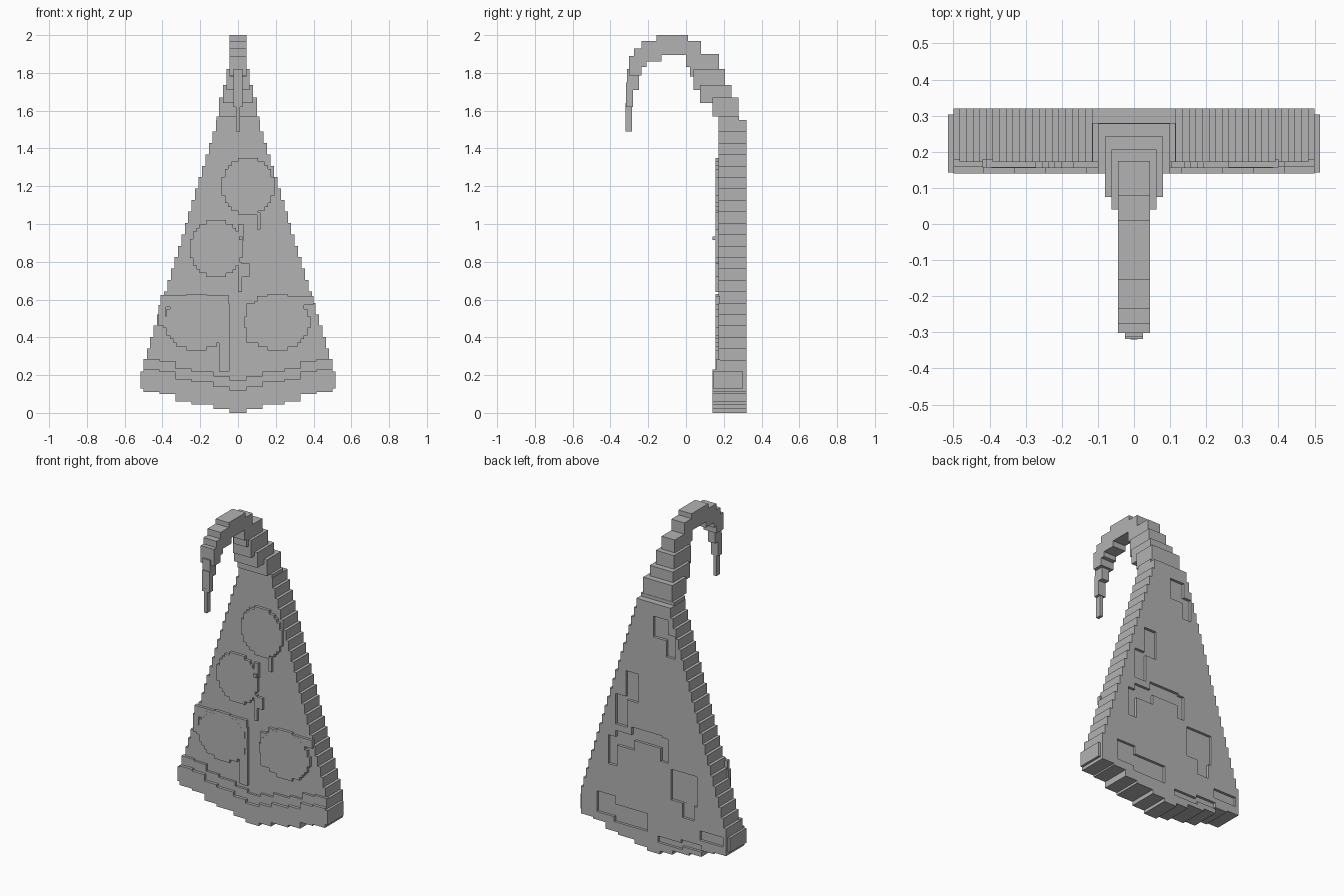
import bpy, bmesh, math

old = bpy.data.objects.get("Cube")
if old:
    bpy.data.objects.remove(old, do_unlink=True)

grey = bpy.data.materials.new("plain_grey")
grey.use_nodes = True
grey.diffuse_color = (0.45, 0.45, 0.45, 1)
grey.node_tree.nodes["Principled BSDF"].inputs["Base Color"].default_value = (0.45, 0.45, 0.45, 1)


def finish(name, bm):
    bmesh.ops.recalc_face_normals(bm, faces=bm.faces)
    mesh = bpy.data.meshes.new(name)
    bm.to_mesh(mesh)
    bm.free()
    mesh.materials.append(grey)
    obj = bpy.data.objects.new(name, mesh)
    bpy.context.scene.collection.objects.link(obj)
    return obj


def plate(name, rows, front, back, columns=False):
    """Extrude a stepped outline of (start, end, low, high) strips along y."""
    pts = [(r[3], e) for r in rows for e in r[:2]]
    pts += [(r[2], e) for r in reversed(rows) for e in (r[1], r[0])]
    if columns:
        pts = [(b, a) for a, b in pts]
    bm = bmesh.new()
    clean = [p for i, p in enumerate(pts) if p != pts[i - 1]]
    base = bm.faces.new([bm.verts.new((x, front, z)) for x, z in clean])
    ext = bmesh.ops.extrude_face_region(bm, geom=[base])
    moved = [v for v in ext["geom"] if isinstance(v, bmesh.types.BMVert)]
    bmesh.ops.translate(bm, vec=(0, back - front, 0), verts=moved)
    return finish(name, bm)


def box(name, x0, x1, y0, y1, z0, z1):
    return plate(name, [(z0, z1, x0, x1)], y0, y1)


def disc(name, x, z, rx, rz, front, n=15):
    """Round topping with a blocky edge."""
    rows = []
    for i in range(n):
        t = (2 * i + 1) / n - 1
        w = round(rx * math.sqrt(1 - t * t) / 0.0175) * 0.0175
        rows.append((z - rz + 2 * rz * i / n, z - rz + 2 * rz * (i + 1) / n, x - w, x + w))
    return plate(name, rows, front, 0.18)


# Slice body: curved bottom steps, then a tapering staircase
arc = [(0.045, 0.0), (0.13, 0.02), (0.245, 0.045), (0.33, 0.06), (0.415, 0.1), (0.5, 0.11)]
tops = [z for w, z in arc[1:]] + [0.28]
rows = [(z, t, -w, w) for (w, z), t in zip(arc, tops)]
steps = 21
rise = (1.55 - 0.28) / steps
for i in range(steps):
    w = 0.483 - i * 0.0183
    rows.append((0.28 + i * rise, 0.28 + (i + 1) * rise, -w, w))
body = plate("slice_body", rows, 0.172, 0.32)

# Shallow hollows in the back: x0, x1, z0, z1
hollows = [
    (-0.10, 0.0, 1.34, 1.47), (-0.15, -0.09, 1.24, 1.38),
    (0.105, 0.19, 0.90, 1.08), (0.18, 0.26, 0.73, 0.92),
    (0.25, 0.31, 0.47, 0.65), (0.13, 0.26, 0.60, 0.69),
    (-0.06, 0.15, 0.66, 0.74), (-0.10, -0.05, 0.58, 0.73),
    (-0.30, -0.12, 0.36, 0.55), (-0.28, -0.20, 0.27, 0.38),
    (0.26, 0.39, 0.15, 0.28), (0.04, 0.27, 0.12, 0.23),
    (-0.20, -0.03, 0.07, 0.11), (-0.33, -0.19, 0.09, 0.13),
    (-0.48, -0.32, 0.16, 0.22),
]
for i, (x0, x1, z0, z1) in enumerate(hollows):
    cutter = box("cutter", x0, x1, 0.303 + i * 0.0001, 0.4, z0, z1)
    cutter.hide_render = True
    mod = body.modifiers.new("hollow", "BOOLEAN")
    mod.operation = "DIFFERENCE"
    mod.solver = "EXACT"
    mod.object = cutter
    bpy.context.view_layer.objects.active = body
    bpy.ops.object.modifier_apply(modifier=mod.name)
    bpy.data.objects.remove(cutter, do_unlink=True)


# Crust and sauce bands follow the curved bottom
def band(name, height, front):
    cols, inner = [], 0
    for w, z in arc:
        cols.append((inner, w, z, z + height))
        inner = w
    left = [(-b, -a, lo, hi) for a, b, lo, hi in reversed(cols)]
    plate(name, left + cols, front, 0.18, columns=True)


band("sauce_edge", 0.175, 0.158)
band("crust_rim", 0.12, 0.14)
for side, s in (("left", 1), ("right", -1)):
    a, b = sorted((s * 0.47, s * 0.515))
    box("crust_end_" + side, a, b, 0.143, 0.303, 0.13, 0.22)

# Round toppings
disc("topping_upper", 0.053, 1.2, 0.137, 0.15, 0.155)
disc("topping_middle", -0.115, 0.87, 0.137, 0.15, 0.155)
disc("topping_lower_left", 0.21, 0.48, 0.168, 0.15, 0.155)
disc("topping_lower_right", -0.22, 0.48, 0.168, 0.15, 0.155)

# Cheese patches and drips around the toppings: x0, x1, z0, z1
drips = [
    (0.10, 0.12, 0.97, 1.06), (0.0, 0.03, 0.91, 1.0), (0.02, 0.06, 0.72, 0.79),
    (0.0, 0.02, 0.64, 0.80), (0.045, 0.12, 0.37, 0.58), (0.10, 0.40, 0.57, 0.62),
    (-0.41, -0.05, 0.56, 0.625), (-0.10, -0.045, 0.22, 0.58), (-0.42, -0.38, 0.46, 0.57),
]
for i, (x0, x1, z0, z1) in enumerate(drips):
    box(f"cheese_drip_{i + 1}", x0, x1, 0.156, 0.18, z0, z1)
box("cheese_bead", 0.005, 0.025, 0.14, 0.18, 0.915, 0.935)

# Curled tip, from the body over the top to the drooping end: half width, y0, y1, z0, z1
curl = [
    (0.117, 0.172, 0.317, 1.48, 1.53), (0.115, 0.172, 0.28, 1.50, 1.57),
    (0.10, 0.14, 0.278, 1.57, 1.67), (0.08, 0.075, 0.242, 1.64, 1.735),
    (0.062, 0.04, 0.207, 1.71, 1.82), (0.045, 0.02, 0.175, 1.78, 1.90),
    (0.045, 0.0, 0.08, 1.83, 1.97), (0.045, -0.155, 0.01, 1.895, 2.0),
    (0.045, -0.235, -0.13, 1.86, 1.97), (0.045, -0.275, -0.21, 1.83, 1.93),
    (0.045, -0.302, -0.235, 1.785, 1.89), (0.025, -0.312, -0.25, 1.71, 1.82),
    (0.025, -0.318, -0.28, 1.62, 1.75), (0.01, -0.32, -0.285, 1.49, 1.64),
]
for i, (w, y0, y1, z0, z1) in enumerate(curl):
    box(f"curled_tip_{i + 1}", -w, w, y0, y1, z0, z1)
